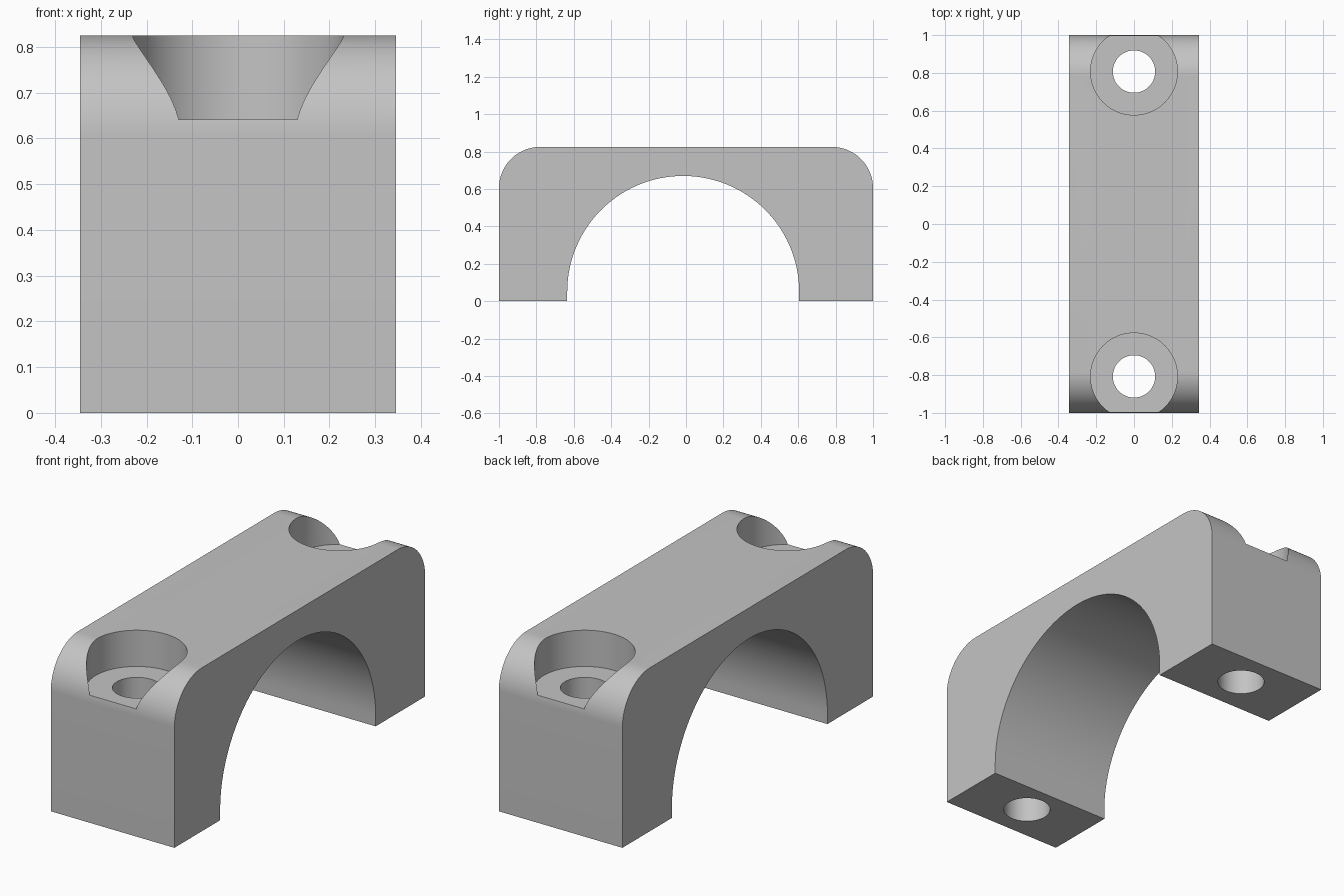
import bpy, bmesh
from math import sin, cos, pi

default = bpy.data.objects.get("Cube")
if default:
    bpy.data.objects.remove(default)

HALF_WIDTH, HEIGHT, CORNER = 0.345, 0.825, 0.22
ARCH_Y, ARCH_Z, ARCH_R = -0.015, 0.05, 0.62
SCREW_Y, SEAT_Z = 0.807, 0.642

grey = bpy.data.materials.new("plain grey")
grey.use_nodes = True
colour = (0.55, 0.55, 0.55, 1)
grey.diffuse_color = colour
grey.node_tree.nodes["Principled BSDF"].inputs["Base Color"].default_value = colour


def arc(cy, cz, r, start, end, steps):
    """Points of an arc in the side (y, z) plane."""
    angles = [start + (end - start) * i / steps for i in range(steps + 1)]
    return [(cy + r * cos(a), cz + r * sin(a)) for a in angles]


def cut(target, name, radius, y, bottom, top):
    """Bore a vertical round hole through the target."""
    bpy.ops.mesh.primitive_cylinder_add(vertices=96, radius=radius, depth=top - bottom,
                                        location=(0, y, (top + bottom) / 2))
    cutter = bpy.context.object
    cutter.name = name
    mod = target.modifiers.new(name, "BOOLEAN")
    mod.operation, mod.solver, mod.object = "DIFFERENCE", "EXACT", cutter
    bpy.context.view_layer.objects.active = target
    bpy.ops.object.modifier_apply(modifier=name)
    bpy.data.objects.remove(cutter)


# Side outline: rounded top corners and the arch opening
profile = [(1, 0)]
profile += arc(1 - CORNER, HEIGHT - CORNER, CORNER, 0, pi / 2, 24)
profile += arc(CORNER - 1, HEIGHT - CORNER, CORNER, pi / 2, pi, 24)
profile += [(-1, 0), (ARCH_Y - ARCH_R, 0)]
profile += arc(ARCH_Y, ARCH_Z, ARCH_R, pi, 0, 96)
profile += [(ARCH_Y + ARCH_R, 0)]

# Extrude the outline across the width
bm = bmesh.new()
face = bm.faces.new([bm.verts.new((-HALF_WIDTH, y, z)) for y, z in profile])
extruded = bmesh.ops.extrude_face_region(bm, geom=[face])["geom"]
bmesh.ops.translate(bm, vec=(2 * HALF_WIDTH, 0, 0),
                    verts=[v for v in extruded if isinstance(v, bmesh.types.BMVert)])
bmesh.ops.recalc_face_normals(bm, faces=bm.faces)
mesh = bpy.data.meshes.new("clamp_cap")
bm.to_mesh(mesh)
bm.free()
cap = bpy.data.objects.new("clamp_cap", mesh)
bpy.context.collection.objects.link(cap)
mesh.materials.append(grey)

# Screw holes with counterbored seats at both ends
for side, end in ((-1, "front"), (1, "back")):
    cut(cap, end + "_screw_hole", 0.112, side * SCREW_Y, -0.1, 1)
    cut(cap, end + "_counterbore", 0.23, side * SCREW_Y, SEAT_Z, 1)

# Smooth the curved walls, keep the edges crisp
bpy.ops.object.select_all(action="DESELECT")
cap.select_set(True)
bpy.context.view_layer.objects.active = cap
bpy.ops.object.shade_smooth_by_angle(angle=pi / 6)
